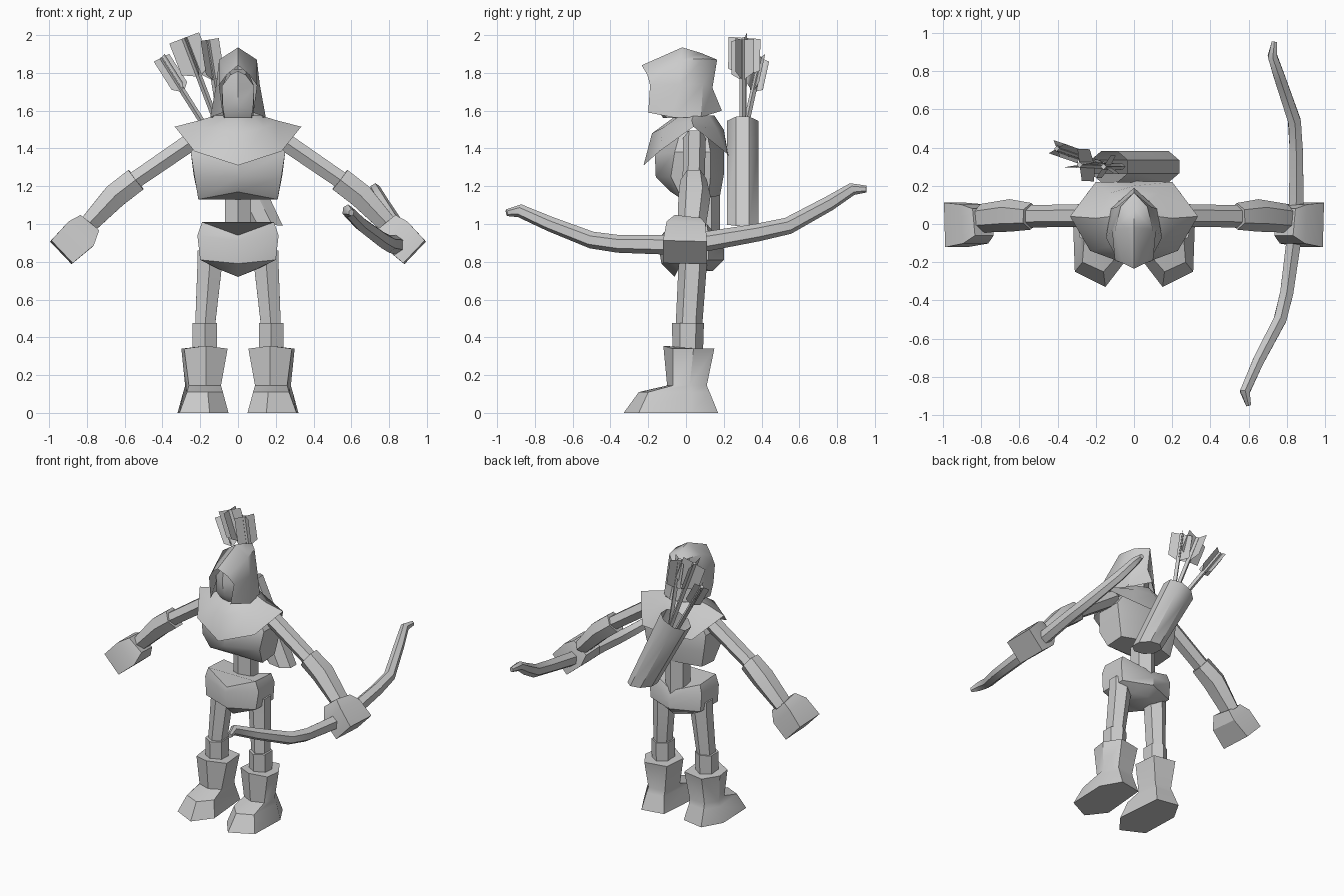
import bpy, math
from mathutils import Vector

if "Cube" in bpy.data.objects:
    bpy.data.objects.remove(bpy.data.objects["Cube"])

mat = bpy.data.materials.new("plain grey")
mat.diffuse_color = (0.6, 0.6, 0.6, 1)
mat.use_nodes = True
mat.node_tree.nodes["Principled BSDF"].inputs["Base Color"].default_value = mat.diffuse_color


def make(name, verts, faces, angle=40):
    me = bpy.data.meshes.new(name)
    me.from_pydata([tuple(v) for v in verts], [], faces)
    ob = bpy.data.objects.new(name, me)
    bpy.context.collection.objects.link(ob)
    me.materials.append(mat)
    bpy.ops.object.select_all(action='DESELECT')
    ob.select_set(True)
    bpy.context.view_layer.objects.active = ob
    bpy.ops.object.mode_set(mode='EDIT')
    bpy.ops.mesh.select_all(action='SELECT')
    bpy.ops.mesh.remove_doubles(threshold=0.0005)
    bpy.ops.mesh.normals_make_consistent(inside=False)
    bpy.ops.object.mode_set(mode='OBJECT')
    bpy.ops.object.shade_smooth_by_angle(angle=math.radians(angle))
    return ob


def loft(name, rings, caps=True, angle=40):
    n = len(rings[0])
    verts = [v for r in rings for v in r]
    faces = [(i * n + j, i * n + (j + 1) % n, (i + 1) * n + (j + 1) % n, (i + 1) * n + j)
             for i in range(len(rings) - 1) for j in range(n)]
    if caps:
        faces += [tuple(range(n)), tuple(range(len(verts) - n, len(verts)))]
    return make(name, verts, faces, angle)


def sym(half):
    # half outline from front to back, mirrored across x = 0
    return half + [(-x, y, z) for x, y, z in reversed(half) if x > 0]


def tube(name, path, radii, n=6, ref=(0, 1, 0), phase=0.0, caps=True, flip=1, angle=50):
    # radii: (along ref, across ref) per path point
    p = [Vector((x * flip, y, z)) for x, y, z in path]
    rings = []
    for i, c in enumerate(p):
        d = (p[min(i + 1, len(p) - 1)] - p[max(i - 1, 0)]).normalized()
        v = Vector(ref)
        v = (v - d * v.dot(d)).normalized()
        u = d.cross(v)
        a, b = radii[i]
        rings.append([c + v * a * math.cos(phase + k * math.tau / n)
                      + u * b * math.sin(phase + k * math.tau / n) for k in range(n)])
    return loft(name, rings, caps, angle)


# torso
loft("chest", [
    sym([(0, -.08, 1.17), (.21, -.02, 1.13), (.21, .12, 1.14), (0, .18, 1.15)]),
    sym([(0, -.16, 1.25), (.23, -.08, 1.25), (.235, .13, 1.26), (0, .2, 1.26)]),
    sym([(0, -.165, 1.37), (.25, -.06, 1.38), (.25, .13, 1.38), (0, .2, 1.4)]),
    sym([(0, -.1, 1.5), (.17, -.03, 1.49), (.17, .11, 1.49), (0, .17, 1.5)])])
tube("waist", [(0, .09, .9), (0, .09, 1.2)], [(.09, .08)] * 2, 6)
loft("pelvis", [
    sym([(0, -.06, .72), (.1, -.04, .76), (.1, .1, .76), (0, .14, .75)]),
    sym([(0, -.13, .79), (.2, -.08, .81), (.2, .12, .81), (0, .2, .81)]),
    sym([(0, -.15, .91), (.215, -.07, .94), (.21, .12, .94), (0, .2, .87)]),
    sym([(0, -.13, .94), (.19, -.07, 1.01), (.19, .11, 1.0), (0, .17, .93)])])

# shoulder cape, open underneath
loft("cape", [
    sym([(0, -.225, 1.31), (.23, -.14, 1.385), (.335, .04, 1.515), (.2, .22, 1.37), (0, .225, 1.36)]),
    sym([(0, -.18, 1.48), (.14, -.12, 1.51), (.2, .03, 1.55), (.13, .16, 1.51), (0, .2, 1.5)]),
    sym([(0, -.05, 1.575), (.07, -.03, 1.575), (.12, .04, 1.575), (.08, .12, 1.575), (0, .15, 1.575)])],
    caps=False)

# hood: open front, rows run from front edge to back
rows = [[(.08, -.2, 1.59), (.147, -.07, 1.565), (.12, .08, 1.565), (0, .19, 1.6)],
        [(.1, -.19, 1.735), (.115, -.03, 1.74), (.09, .09, 1.74), (0, .14, 1.72)],
        [(.06, -.205, 1.79), (.1, -.03, 1.87), (.07, .09, 1.875), (0, .165, 1.87)],
        [(0, -.235, 1.84), (0, -.02, 1.935), (0, .08, 1.905), (0, .165, 1.87)]]
hv, hf = [], []
for s in (1, -1):
    o = len(hv)
    hv += [(x * s, y, z) for r in rows for x, y, z in r]
    for i in range(3):
        for j in range(3):
            a = o + i * 4 + j
            hf.append((a, a + 1, a + 5, a + 4) if (i, j) != (2, 2) else (a, a + 1, a + 4))
make("hood", hv, hf)
loft("head", [
    sym([(0, -.12, 1.56), (.07, -.1, 1.56), (.08, .05, 1.56), (0, .1, 1.56)]),
    sym([(0, -.16, 1.62), (.08, -.13, 1.61), (.085, .05, 1.62), (0, .1, 1.62)]),
    sym([(0, -.18, 1.71), (.085, -.13, 1.73), (.085, .05, 1.72), (0, .1, 1.72)]),
    sym([(0, -.17, 1.81), (.04, -.13, 1.79), (.05, .05, 1.82), (0, .1, 1.82)])])

# limbs, built on both sides
for side, s in (("left", 1), ("right", -1)):
    tube(side + "_upper_arm", [(.22, .045, 1.455), (.57, .04, 1.215)],
         [(.06, .055), (.058, .052)], 6, flip=s)
    tube(side + "_forearm", [(.54, .04, 1.235), (.65, .045, 1.15), (.8, .03, .99)],
         [(.07, .075), (.085, .075), (.075, .055)], 6, flip=s)
    tube(side + "_hand", [(.79, .01, 1.0), (.835, 0, .945), (.935, -.005, .85)],
         [(.1, .09), (.145, .13), (.165, .117)], 4, phase=math.pi / 4, flip=s, angle=30)
    tube(side + "_thigh", [(.15, .035, .86), (.15, .035, .78), (.175, .015, .45)],
         [(.075, .075), (.075, .075), (.07, .06)], 6, flip=s)
    tube(side + "_shin", [(.175, .01, .32), (.175, .01, .475)],
         [(.08, .075), (.085, .075)], 6, flip=s)
    # boot outlines: x, y pairs around sole, instep, ankle and top
    outlines = [(0.0, [(.05, -.2), (.15, -.33), (.31, -.25), (.32, .03), (.24, .17), (.08, .14)]),
                (.11, [(.08, -.16), (.16, -.25), (.27, -.2), (.29, .03), (.23, .125), (.1, .11)]),
                (.145, [(.09, -.06), (.17, -.1), (.26, -.07), (.28, .02), (.225, .11), (.1, .1)]),
                (.34, [(.055, -.05), (.17, -.12), (.285, -.07), (.3, .04), (.23, .15), (.07, .12)])]
    loft(side + "_boot", [[(x * s, y, z + (.015 if y < -.1 and z > .3 else 0)) for x, y in o]
                          for z, o in outlines])

# bow held in the left hand
bow = [(.6, -.95, 1.06), (.58, -.88, 1.07), (.65, -.72, 1.0), (.765, -.5, .915), (.8, -.36, .895),
       (.835, -.1, .89), (.85, .12, .91), (.85, .38, .955), (.84, .54, .99), (.765, .76, 1.11),
       (.725, .88, 1.185), (.735, .955, 1.185)]
r = [.018, .035, .04, .045, .047, .052, .052, .047, .045, .04, .033, .018]
tube("bow", bow, [(a, a * .85) for a in r], 6, ref=(0, 0, 1))

# quiver slung across the back, open at the top
quiver = []
for cx, cz, tilt in ((.14, 1.0, -.1), (-.13, 1.53, .4)):
    quiver.append([(cx + .105 * math.cos(t), .3 + .09 * math.sin(t), cz + .105 * tilt * math.cos(t))
                   for t in [k * math.tau / 8 + math.pi / 8 for k in range(8)]])
quiver.insert(1, [tuple(Vector(a).lerp(Vector(b), .8)) for a, b in zip(*quiver)])
bottom = quiver[0]
loft("quiver", [[(.14, .3, 1.0)] * 8] + quiver, caps=False)

# arrows: shaft with crossed feather plates
arrows = [((-.1, .29, 1.4), (-.405, .395, 1.88), .052, .5),
          ((-.06, .3, 1.4), (-.285, .31, 1.985), .085, .15),
          ((-.07, .3, 1.4), (-.16, .3, 1.975), .07, 1.0)]
for i, (a, b, w, roll) in enumerate(arrows):
    a, b = Vector(a), Vector(b)
    d = (b - a).normalized()
    tube("arrow_shaft_%d" % i, [a, b], [(.016, .016)] * 2, 4)
    u = d.cross(Vector((0, 1, 0))).normalized()
    v = d.cross(u)
    verts, faces = [], []
    for t in (roll, roll + math.pi / 2):
        side = u * math.cos(t) + v * math.sin(t)
        k = len(verts)
        for sgn in (1, -1):
            verts += [b - d * .22, b - d * .18 + side * w * sgn, b + side * w * sgn, b]
        faces += [tuple(range(k, k + 4)), tuple(range(k + 4, k + 8))]
    make("arrow_feathers_%d" % i, verts, faces)
